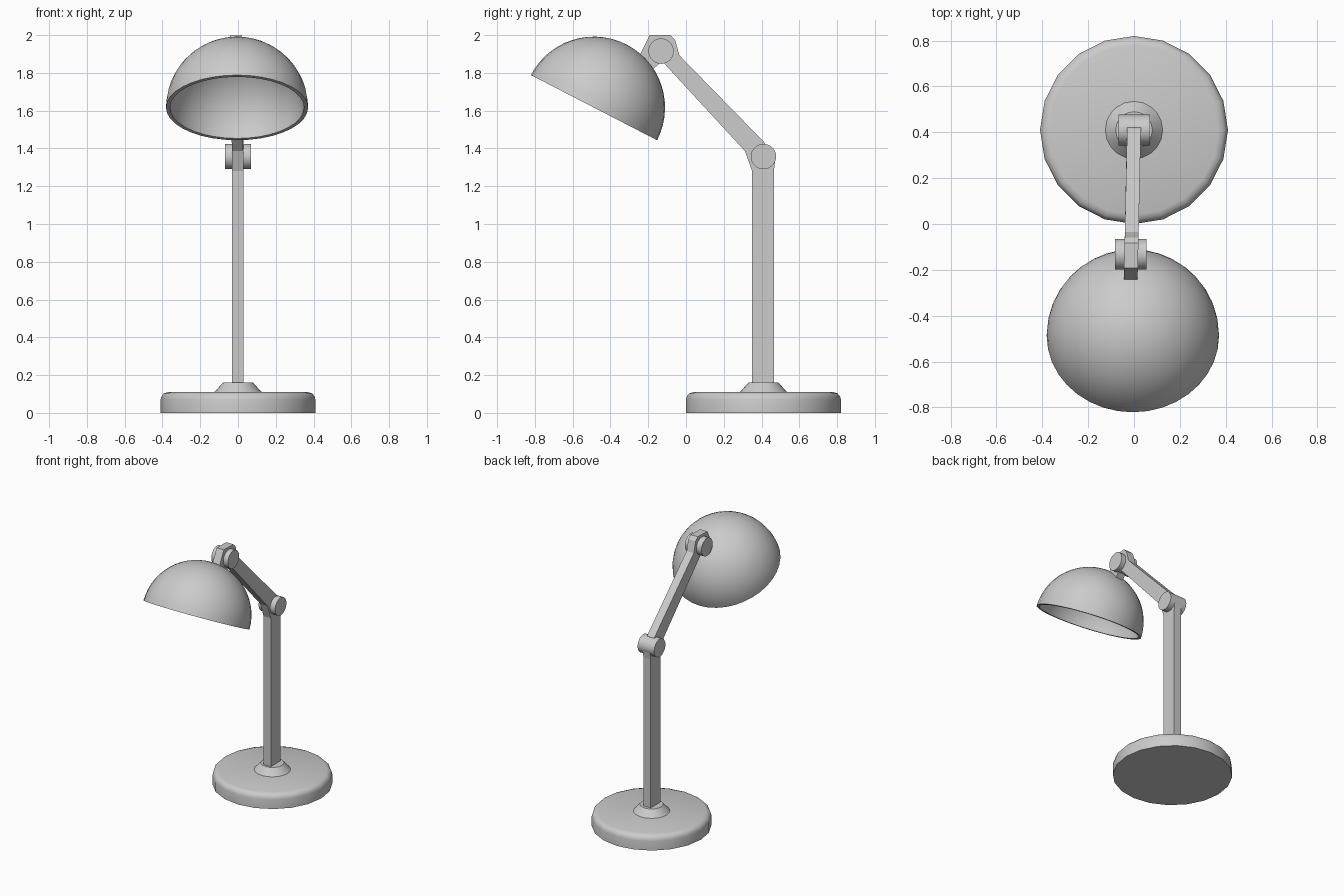
import bpy, bmesh
from math import radians, sin, cos, pi
from mathutils import Matrix, Vector

if "Cube" in bpy.data.objects:
    bpy.data.objects.remove(bpy.data.objects["Cube"])


def make_object(name, bm, smooth=True):
    bmesh.ops.remove_doubles(bm, verts=bm.verts, dist=1e-5)
    bmesh.ops.recalc_face_normals(bm, faces=bm.faces)
    mesh = bpy.data.meshes.new(name)
    bm.to_mesh(mesh)
    bm.free()
    if smooth:
        mesh.shade_smooth()
        mesh.set_sharp_from_angle(angle=radians(35))
    obj = bpy.data.objects.new(name, mesh)
    bpy.context.collection.objects.link(obj)
    return obj


def lathe(name, profile, sides, location=(0, 0, 0), rotation=(0, 0, 0), caps=True):
    """Turn an (r, z) profile around z, closing open ends with flat caps."""
    bm = bmesh.new()
    rings = [[bm.verts.new((r * cos(2 * pi * i / sides), r * sin(2 * pi * i / sides), z))
              for i in range(sides)] if r > 1e-6 else [bm.verts.new((0, 0, z))] * sides
             for r, z in profile]
    for a, b in zip(rings, rings[1:]):
        for i in range(sides):
            j = (i + 1) % sides
            bm.faces.new(list(dict.fromkeys((a[i], a[j], b[j], b[i]))))
    if caps:
        bm.faces.new(rings[0])
        bm.faces.new(rings[-1])
    obj = make_object(name, bm)
    obj.location, obj.rotation_euler = location, rotation
    return obj


# Weighted foot with rounded upper edge, and the collar on it
lathe("base", [(0.41, 0), (0.41, 0.07), (0.405, 0.089), (0.392, 0.103), (0.37, 0.11)],
      20, (0, 0.41, 0))
lathe("base_collar", [(0.125, 0.105), (0.125, 0.11), (0.08, 0.16)], 20, (0, 0.41, 0))

# One bent flat bar: post, arm and short neck into the shade
outline = [(0.35, 0.12), (0.35, 1.28), (0.312, 1.386), (-0.127, 1.862), (-0.18, 1.815),
           (-0.245, 1.892), (-0.24, 1.905), (-0.192, 2.0), (-0.082, 2.0), (-0.058, 1.975),
           (-0.035, 1.893), (0.415, 1.432), (0.473, 1.34), (0.465, 1.28), (0.465, 0.12)]
bm = bmesh.new()
face = bm.faces.new([bm.verts.new((-0.03, y, z)) for y, z in outline])
new = bmesh.ops.extrude_face_region(bm, geom=[face])["geom"]
bmesh.ops.translate(bm, vec=(0.06, 0, 0),
                    verts=[v for v in new if isinstance(v, bmesh.types.BMVert)])
for v in bm.verts:  # the arm leans very slightly sideways
    v.co.x -= 0.022 * max(0, 0.41 - v.co.y)
make_object("arm_bar", bm, smooth=False)

# Hinge barrels across the bar
for name, x, y, z in (("elbow_hinge", 0.001, 0.41, 1.357), ("head_hinge", -0.014, -0.132, 1.915)):
    lathe(name, [(0.067, -0.069), (0.067, 0.069)], 32, (x, y, z), (0, radians(90), 0))

# Hollow hemispherical shade, tilted with its mouth down and forward
steps = [i / 14 * pi / 2 for i in range(15)]
outer = [(0.376 * sin(a), 0.376 * cos(a)) for a in steps]
inner = [(0.355 * sin(a), 0.355 * cos(a)) for a in reversed(steps)]
lathe("lamp_shade", outer[:1] and [(0, 0.376)] + outer[1:] + inner[:-1] + [(0, 0.355)], 36,
      (-0.005, -0.487, 1.616), (radians(-27.3), 0, 0), caps=False)
